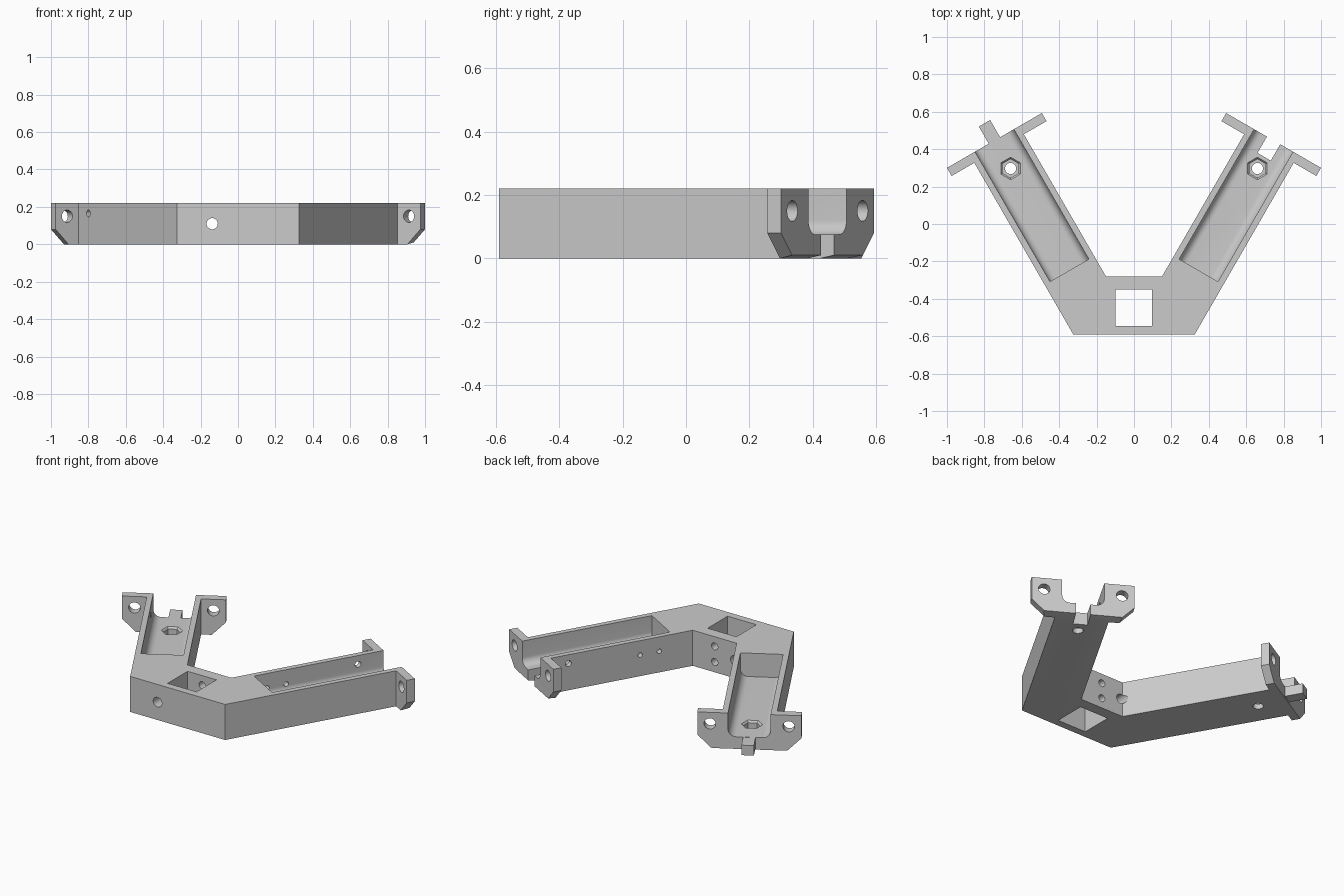
import bpy, bmesh, math
from mathutils import Vector

cube = bpy.data.objects.get("Cube")
if cube:
    bpy.data.objects.remove(cube, do_unlink=True)

H = 0.22                       # plate height
MID = 0.423                    # arm centre line, measured across the arm
FLOOR = 0.075                  # channel floor height
C, S = math.cos(math.radians(60)), math.sin(math.radians(60))

grey = bpy.data.materials.new("plain_grey")
grey.use_nodes = True
grey.diffuse_color = (0.6, 0.6, 0.6, 1)
grey.node_tree.nodes["Principled BSDF"].inputs["Base Color"].default_value = (0.6, 0.6, 0.6, 1)


def arm(side, s, t, z):
    """Point on an arm: s along it, t across it (outwards), z up."""
    return Vector((side * (C * s + S * t), S * s - C * t, z))


def prism(name, points, push, taper=1.0):
    """Closed solid swept from a flat outline, optionally tapering."""
    bm = bmesh.new()
    mid = sum(points, Vector()) / len(points)
    low = [bm.verts.new(p) for p in points]
    high = [bm.verts.new(mid + (p - mid) * taper + push) for p in points]
    bm.faces.new(low)
    bm.faces.new(high)
    for i in range(len(low)):
        j = (i + 1) % len(low)
        bm.faces.new((low[i], low[j], high[j], high[i]))
    bmesh.ops.recalc_face_normals(bm, faces=bm.faces)
    mesh = bpy.data.meshes.new(name)
    bm.to_mesh(mesh)
    bm.free()
    mesh.materials.append(grey)
    obj = bpy.data.objects.new(name, mesh)
    bpy.context.collection.objects.link(obj)
    return obj


def ring(centre, u, v, r, n=24):
    return [centre + r * (u * math.cos(a) + v * math.sin(a))
            for a in (math.tau * i / n for i in range(n))]


def combine(body, tool, operation="DIFFERENCE"):
    mod = body.modifiers.new("shape", "BOOLEAN")
    mod.operation, mod.solver, mod.object = operation, "EXACT", tool
    bpy.context.view_layer.objects.active = body
    bpy.ops.object.modifier_apply(modifier=mod.name)
    bpy.data.objects.remove(tool, do_unlink=True)


X, Y, Z = Vector((1, 0, 0)), Vector((0, 1, 0)), Vector((0, 0, 1))

# Bracket outline: base, two splayed arms and their end flanges
half = [Vector((0.325, -0.59, 0))]
half += [arm(1, s, t, 0) for s, t in ((0.71, 0.576), (0.71, 0.716), (0.76, 0.716),
                                      (0.76, 0.13), (0.71, 0.13), (0.71, 0.27))]
half.append(Vector((0.15, -0.28, 0)))
outline = half + [Vector((-p.x, p.y, 0)) for p in reversed(half)]
bracket = prism("bracket", outline, Z * H)


def cut(points, push, taper=1.0):
    combine(bracket, prism("cutter", points, push, taper))


# Square opening and bores in the base
cut([Vector((x, y, -0.1)) for x, y in ((-0.1, -0.545), (0.097, -0.545),
                                       (0.097, -0.35), (-0.1, -0.35))], Z * 0.5)
cut(ring(Vector((-0.138, -0.7, 0.11)), X, Z, 0.03), Y * 0.5)
for z in (0.063, 0.16):
    cut(ring(Vector((0, -0.4, z)), X, Z, 0.022), Y * 0.2)

for side in (1, -1):
    along = arm(side, 1, 0, 0)
    across = arm(side, 0, 1, 0)

    # Round-cornered channel
    w, r = 0.12, 0.045
    profile = [(-w, 0.3)]
    for sign, start in ((-1, math.pi), (1, 1.5 * math.pi)):
        for i in range(9):
            a = start + math.pi / 2 * i / 8
            profile.append((sign * (w - r) + r * math.cos(a), FLOOR + r + r * math.sin(a)))
    profile.append((w, 0.3))
    cut([arm(side, -0.042, MID + t, z) for t, z in profile], along)

    # Flange corners, sloped underside and screw holes
    for d in (-1, 1):
        cut([arm(side, 0.69, MID + d * t, z) for t, z in ((0.203, -0.01), (0.313, 0.1),
                                                          (0.313, -0.01))], along * 0.2)
        cut(ring(arm(side, 0.65, MID + d * 0.222, 0.15), across, Z, 0.033), along * 0.2)
    cut([arm(side, s, 0.05, z) for s, z in ((0.71, 0), (0.81, 0.02), (0.81, -0.02))],
        across * 0.8)

    # Hexagonal nut pocket with bolt hole
    bolt = arm(side, 0.587, MID, 0)
    cut(ring(bolt + Z * (FLOOR + 0.002), across, along, 0.062, 6), Z * -0.014, 0.8)
    cut(ring(bolt + Z * 0.03, across, along, 0.05, 6), Z * 0.06)
    cut(ring(bolt - Z * 0.1, across, along, 0.03), Z * 0.25)

# Small holes in the arm walls
for s, z, r in ((0.602, 0.165, 0.019), (0.158, 0.13, 0.014), (0.039, 0.13, 0.014)):
    cut(ring(arm(1, s, 0.24, z), arm(1, 1, 0, 0), Z, r, 16), arm(1, 0, 0.09, 0))
cut(ring(arm(-1, 0.602, 0.52, 0.165), arm(-1, 1, 0, 0), Z, 0.019, 16), arm(-1, 0, 0.09, 0))

# Locating slot on the left arm, matching tongue on the right arm
cut([arm(1, s, MID + t, -0.1) for s, t in ((0.659, -0.041), (0.9, -0.041),
                                           (0.9, 0.041), (0.659, 0.041))], Z * 0.5)
tongue = prism("tongue", [arm(-1, s, MID + t, 0.012) for s, t in (
    (0.72, -0.035), (0.866, -0.035), (0.866, 0.035), (0.72, 0.035))], Z * (FLOOR - 0.013))
combine(bracket, tongue, "UNION")

# Smooth only the rounded surfaces
bpy.ops.object.select_all(action="DESELECT")
bracket.select_set(True)
bpy.context.view_layer.objects.active = bracket
bpy.ops.object.shade_smooth_by_angle(angle=math.radians(30))
